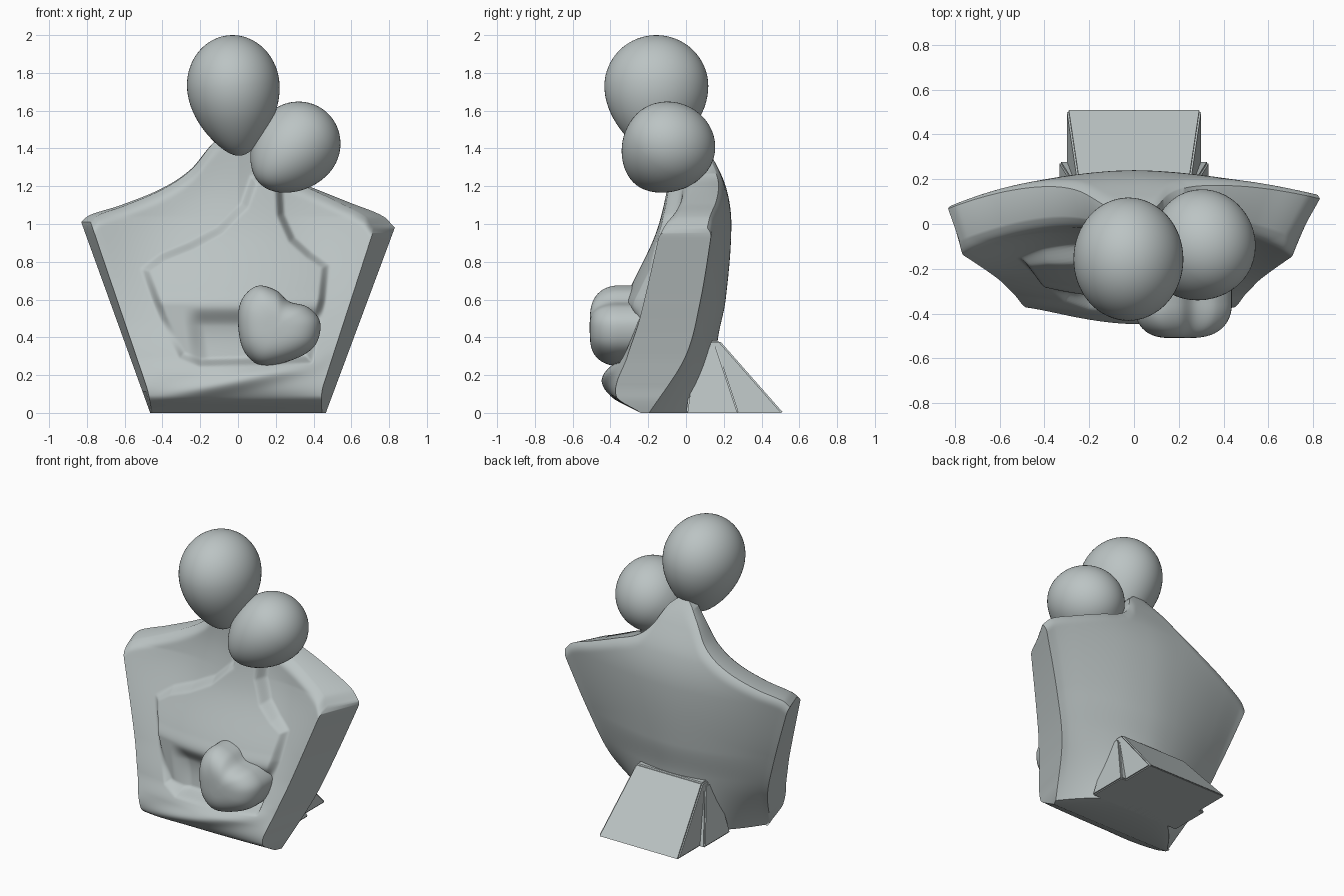
import bpy, bmesh, math
from mathutils import Vector, Euler

cube = bpy.data.objects.get("Cube")
if cube:
    bpy.data.objects.remove(cube, do_unlink=True)

stone = bpy.data.materials.new("grey_stone")
stone.use_nodes = True
colour = (0.50, 0.55, 0.55, 1)
stone.diffuse_color = colour
stone.node_tree.nodes["Principled BSDF"].inputs["Base Color"].default_value = colour


def finish(name, bm, angle=40):
    bmesh.ops.recalc_face_normals(bm, faces=bm.faces)
    mesh = bpy.data.meshes.new(name)
    bm.to_mesh(mesh)
    bm.free()
    mesh.materials.append(stone)
    obj = bpy.data.objects.new(name, mesh)
    bpy.context.collection.objects.link(obj)
    bpy.ops.object.select_all(action='DESELECT')
    obj.select_set(True)
    bpy.context.view_layer.objects.active = obj
    bpy.ops.object.shade_smooth_by_angle(angle=math.radians(angle))


def smooth(lo, hi, value):
    k = min(1, max(0, (value - lo) / (hi - lo)))
    return k * k * (3 - 2 * k)


def curve(points, value):
    """Smooth interpolation through sorted (position, height) points."""
    value = min(max(value, points[0][0]), points[-1][0])
    last = len(points) - 1
    i = next(n for n in range(last) if value <= points[n + 1][0])

    def slope(n):
        a, b = points[max(n - 1, 0)], points[min(n + 1, last)]
        return (b[1] - a[1]) / (b[0] - a[0])

    (a, p), (b, q) = points[i], points[i + 1]
    w = b - a
    k = (value - a) / w
    blend = k * k * (3 - 2 * k)
    return (p + (q - p) * blend + w * k * (1 - k) * ((1 - k) * slope(i) - k * slope(i + 1)))


def inside_distance(x, z, outline):
    """Distance to an outline, positive inside it."""
    point, nearest, inside = Vector((x, z)), math.inf, False
    for start, end in zip(outline, outline[1:] + outline[:1]):
        a, b = Vector(start), Vector(end)
        k = min(1, max(0, (point - a).dot(b - a) / (b - a).length_squared))
        nearest = min(nearest, (point - a.lerp(b, k)).length)
        if (a.y > z) != (b.y > z) and x < a.x + (z - a.y) / (b.y - a.y) * (b.x - a.x):
            inside = not inside
    return nearest if inside else -nearest


# Guiding curves of the large body
shoulder_line = [(-.83, 1.01), (-.79, 1.045), (-.62, 1.1), (-.4, 1.19), (-.25, 1.29), (-.14, 1.42),
                 (-.02, 1.52), (.08, 1.47), (.16, 1.33), (.25, 1.25), (.4, 1.19), (.6, 1.11),
                 (.77, 1.04), (.83, .98)]
chest_line = [(0, -.24), (.08, -.38), (.2, -.41), (.3, -.36), (.5, -.27), (.76, -.18),
              (1, -.1), (1.2, -.06), (1.5, -.05)]
arm_front = [(0, -.24), (.09, -.37), (.3, -.31), (.5, -.245), (1.04, -.12)]
back_line = [(0, .12), (.4, .17), (.6, .21), (1, .24), (1.2, .21), (1.37, .13), (1.53, .03)]
arm_back = [(0, -.22), (.3, -.03), (.6, .05), (1, .115)]
child_line = [(.2, -.32), (.3, -.285), (.46, -.28), (.56, -.33), (.65, -.30),
              (.95, -.16), (1.2, -.1), (1.4, -.08)]
child_outline = [(-.5, .76), (-.4, .83), (-.25, .89), (-.1, .97), (.03, 1.1), (.08, 1.24), (.22, 1.24),
                 (.23, 1.05), (.29, .92), (.38, .84), (.47, .78), (.45, .6), (.38, .28),
                 (.1, .27), (-.2, .26), (-.3, .3), (-.4, .5)]


def front_y(u, t, x, z):
    side = abs(u) ** 1.7
    y = curve(chest_line, z) * (1 - side) + curve(arm_front, z) * side
    y += .06 * math.sin(math.pi * abs(u)) * smooth(.3, .9, t)
    # forearm lying across the lap
    ridge = .17 + .22 * x
    y -= .035 * math.exp(-((z - ridge) / .05) ** 2) * (1 - side)
    # smaller figure held against the chest
    lap = smooth(-.29, -.17, x - .15 * (.45 - z))
    child = curve(child_line, z) * lap + curve(child_line, max(z, .57)) * (1 - lap)
    child += .3 * x * x
    held = smooth(-.02, .03, inside_distance(x, z, child_outline))
    return y + (child - y) * held


def back_y(u, t, z):
    side = abs(u) ** 2
    return curve(back_line, z) * (1 - side) + (curve(arm_back, t) + .025 * u) * side


# Body: front and back sheets joined round the rim
columns, rows = 160, 150
bm = bmesh.new()
front, back = [], []
for j in range(rows + 1):
    t = j / rows
    front_row, back_row = [], []
    for i in range(columns + 1):
        u = 2 * i / columns - 1
        z = t * curve(shoulder_line, .83 * u)
        width = .465 + .365 * t
        # the outer arm faces turn forwards
        narrow = 1 - (.13 if u > 0 else .06) * abs(u) * smooth(-.1, .15, t)
        xf, xb = u * width * narrow, u * width
        yf, yb = front_y(u, t, xf, z), back_y(u, t, z)
        yb = max(yb, yf + .03)
        # rounded shoulder rim
        r = smooth(.93, 1, t)
        pinch = (1 - math.sqrt(max(0, 1 - r * r))) * (yb - yf)
        front_row.append(bm.verts.new((xf, yf + .25 * pinch, z)))
        back_row.append(bm.verts.new((xb, yb - .1 * pinch, z)))
    front.append(front_row)
    back.append(back_row)
for sheet in (front, back):
    for low, high in zip(sheet, sheet[1:]):
        for i in range(columns):
            bm.faces.new((low[i], low[i + 1], high[i + 1], high[i]))


def loop(sheet):
    return (sheet[0] + [row[-1] for row in sheet[1:]] + sheet[-1][-2::-1]
            + [row[0] for row in sheet[-2:0:-1]])


f, b = loop(front), loop(back)
for i in range(len(f)):
    k = (i + 1) % len(f)
    bm.faces.new((f[i], f[k], b[k], b[i]))
finish("embracing_body", bm, 50)


# Heads: egg shapes narrowing towards the chin
def egg(name, centre, size, chin, taper, tilt):
    bm = bmesh.new()
    bmesh.ops.create_uvsphere(bm, u_segments=64, v_segments=40, radius=1)
    turn = Euler(tilt).to_matrix()
    for v in bm.verts:
        low = max(0, -v.co.z)
        wide = 1 - taper * low * low
        v.co = Vector((v.co.x * size[0] * wide, v.co.y * size[1] * wide,
                       v.co.z * (chin if low else size[2])))
        v.co = turn @ v.co + Vector(centre)
    finish(name, bm, 180)


egg("large_head", (-.025, -.157, 1.73), (.245, .275, .27), .37, .3, (0, -.1, 0))
egg("small_head", (.315, -.085, 1.42), (.225, .245, .225), .31, .15, (-.55, .75, 0))

# Heart: puffed pillow from a closed outline
heart_outline = [(0, .48), (.02, .6), (.1, .672), (.2, .65), (.27, .59), (.37, .56), (.435, .48),
                 (.41, .36), (.3, .285), (.13, .25), (.03, .33)]
count, steps, layers = len(heart_outline), 6, 14
bm = bmesh.new()
middle = Vector((.2, .45))
rim = []
for i in range(count):
    p0, p1, p2, p3 = (Vector(heart_outline[(i + n) % count]) for n in (-1, 0, 1, 2))
    for s in range(steps):
        k = s / steps
        rim.append(.5 * (2 * p1 + (p2 - p0) * k + (2 * p0 - 5 * p1 + 4 * p2 - p3) * k * k
                         + (3 * p1 - p0 - 3 * p2 + p3) * k ** 3))
rings = []
for n in range(layers + 1):
    angle = math.pi / 2 * n / layers
    scale = max(.02, max(0, math.cos(angle)) ** .6)
    y = -.36 - .15 * math.sin(angle)
    rings.append([bm.verts.new((q.x, y, q.y)) for q in (middle + (p - middle) * scale for p in rim)])
rings.insert(0, [bm.verts.new((v.co.x, -.22, v.co.z)) for v in rings[0]])
for low, high in zip(rings, rings[1:]):
    for i in range(len(rim)):
        k = (i + 1) % len(rim)
        bm.faces.new((low[i], low[k], high[k], high[i]))
bm.faces.new(rings[0])
bm.faces.new(rings[-1])
finish("heart", bm, 60)


# Rear support: sloping wedge with wider pleats beside it
def wedge(name, foot, foot_y, top, top_y, height):
    bm = bmesh.new()
    ends = [[bm.verts.new(c) for c in ((s * foot, 0, 0), (s * foot, foot_y, 0),
                                       (s * top, top_y, height), (s * top, .05, height))]
            for s in (-1, 1)]
    for end in ends:
        bm.faces.new(end)
    for i in range(4):
        k = (i + 1) % 4
        bm.faces.new((ends[0][i], ends[0][k], ends[1][k], ends[1][i]))
    bmesh.ops.bevel(bm, geom=bm.edges[:], offset=.008, segments=2, affect='EDGES')
    finish(name, bm)


wedge("rear_support", .3, .515, .25, .18, .38)
wedge("support_pleats", .335, .28, .26, .16, .36)
